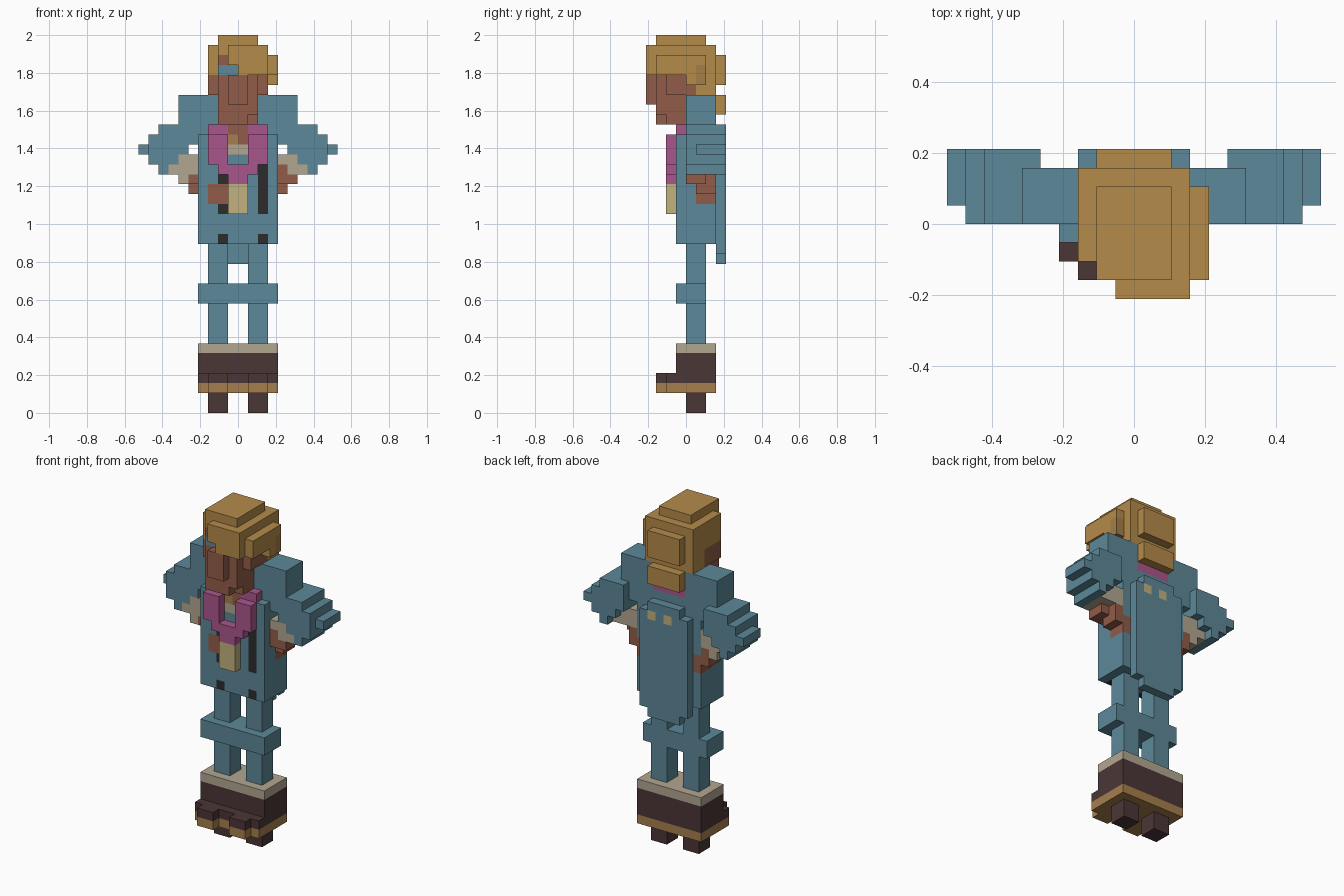
import bpy, bmesh
from mathutils import Vector

if "Cube" in bpy.data.objects:
    bpy.data.objects.remove(bpy.data.objects["Cube"], do_unlink=True)

U = 1 / 19  # size of one block


def material(name, hex_code):
    def lin(c):
        return c / 12.92 if c <= 0.04045 else ((c + 0.055) / 1.055) ** 2.4
    rgb = [lin(int(hex_code[i:i + 2], 16) / 255) for i in (0, 2, 4)]
    m = bpy.data.materials.new(name)
    m.use_nodes = True
    m.diffuse_color = (*rgb, 1)
    bsdf = next(n for n in m.node_tree.nodes if n.type == 'BSDF_PRINCIPLED')
    bsdf.inputs["Base Color"].default_value = (*rgb, 1)
    return m


BLUE = material("coat_blue", "5C8898")
HAIR = material("hair_tan", "B58B4A")
SHADE = material("hair_shade", "A47E48")
SKIN = material("skin_brown", "925C49")
DARK = material("boot_brown", "4B3636")
BEIGE = material("cuff_beige", "B2A690")
SOLE = material("sole_tan", "A67E4D")
PINK = material("scarf_magenta", "AA568C")
YELLOW = material("tie_yellow", "C2B27E")
BLACK = material("lapel_black", "2C2C2C")

taken = set()   # every filled block
parts = []      # (name, material, own blocks)


def part(name, mat, boxes, mirror=False):
    """Fill boxes (x0, x1, y0, y1, z0, z1) in block units; earlier parts keep their blocks."""
    if mirror:
        boxes = boxes + [(-b[1], -b[0], *b[2:]) for b in boxes]
    cells = {(x, y, z) for x0, x1, y0, y1, z0, z1 in boxes
             for x in range(x0, x1) for y in range(y0, y1) for z in range(z0, z1)}
    cells -= taken
    taken.update(cells)
    parts.append((name, mat, cells))


# Boots
part("feet", DARK, [(1, 3, 0, 2, 0, 2)], True)
part("boot_soles", SOLE, [(0, 4, -2, 3, 2, 3), (1, 3, -3, -2, 2, 3)], True)
part("boots", DARK, [(0, 4, -1, 3, 3, 6), (0, 4, -2, -1, 3, 4), (1, 3, -3, -2, 3, 4)], True)
part("boot_trim", BEIGE, [(-4, 4, -1, 3, 6, 7)])

# Legs and knee band
part("legs", BLUE, [(1, 3, 0, 2, 7, 17)], True)
part("knee_band", BLUE, [(-4, 4, -1, 2, 11, 13)])

# Details set into the coat
part("pocket_hands", SKIN, [(3, 4, 1, 3, 21, 23)], True)
part("front_hand", SKIN, [(-3, -1, -1, 0, 21, 23)])
part("lapels", BLACK, [(-2, -1, -1, 0, 20, 24), (2, 3, -1, 0, 20, 25)])
part("coat_hem_marks", BLACK, [(-2, -1, -1, 0, 17, 18), (2, 3, -1, 0, 17, 18)])
part("shirt", BEIGE, [(-1, 1, -1, 0, 26, 27)])
part("collar_stud", SOLE, [(-1, 0, -1, 0, 27, 28)])
part("neck", SKIN, [(0, 1, -1, 0, 27, 28), (-1, 1, -1, 0, 28, 29)])
part("tail_buttons", YELLOW, [(1, 2, 3, 4, 26, 27), (-1, 0, 3, 4, 26, 27)])

# Scarf and tie
part("scarf", PINK, [(1, 3, -2, -1, 25, 28), (1, 3, -1, 0, 28, 29),
                     (0, 2, -2, -1, 24, 25), (0, 1, -2, -1, 23, 24)], True)
part("scarf_back", PINK, [(-2, 2, 2, 3, 29, 30)])
part("tie", YELLOW, [(-1, 1, -2, -1, 20, 23)])

# Coat, shoulders and tail
part("coat", BLUE, [(-4, 4, -1, 3, 17, 28)])
part("shoulders", BLUE, [(-6, 6, 0, 3, 28, 32)])
part("coat_tail", BLUE, [(-3, 3, 3, 4, 16, 27), (-2, 2, 3, 4, 15, 28)])

# Arms, bent with the hands at the waist
part("hands", SKIN, [(4, 5, 0, 3, 23, 24), (4, 5, 1, 3, 22, 23)], True)
part("left_finger", SKIN, [(5, 6, 0, 2, 23, 24), (4, 5, 0, 1, 24, 25)])
part("cuffs", BEIGE, [(4, 6, 0, 3, 25, 26), (4, 7, 0, 3, 24, 25)], True)
part("right_cuff_edge", BEIGE, [(-6, -5, 0, 3, 23, 24)])
part("sleeves", BLUE, [(4, 5, 0, 3, 27, 29), (5, 8, 0, 4, 28, 29), (5, 9, 0, 4, 26, 28),
                       (9, 10, 1, 4, 26, 27), (6, 9, 0, 4, 25, 26), (7, 8, 0, 4, 24, 25)], True)

# Head
part("eye", BLUE, [(-2, 0, -3, -2, 34, 35)])
part("brow", SKIN, [(-2, -1, -3, -2, 35, 36)])
part("nose", SKIN, [(-1, 1, -4, -3, 31, 34)])
part("chin", SKIN, [(-2, 1, -3, 0, 29, 30), (1, 2, -2, 0, 29, 30)])
part("face", SKIN, [(-2, 2, -3, 1, 30, 34), (-3, 3, -2, 1, 32, 34)])

# Hair, swept to one side
part("hair_patch", SHADE, [(3, 4, 1, 2, 33, 35)])
part("hair_crown", HAIR, [(-2, 2, -3, 2, 37, 38), (-3, 3, -2, 3, 34, 37)])
part("hair_fringe", HAIR, [(-2, -1, -3, -2, 36, 37), (-1, 3, -3, -2, 34, 37),
                           (0, 3, -4, -3, 34, 37), (-1, 0, -4, -3, 35, 37)])
part("hair_side", HAIR, [(3, 4, -3, 2, 34, 36), (3, 4, 0, 2, 33, 34)])
part("hair_back", HAIR, [(-2, 2, 3, 4, 33, 36), (-2, 2, 3, 4, 30, 32), (-3, 3, 1, 3, 32, 34)])

# Outer faces of each part, merged into large flat faces
for name, mat, cells in parts:
    bm = bmesh.new()
    for cell in sorted(cells):
        centre = Vector(cell) + Vector((0.5, 0.5, 0.5))
        for axis in range(3):
            for sign in (-1, 1):
                n = Vector((0, 0, 0))
                n[axis] = sign
                if tuple(int(a + b) for a, b in zip(cell, n)) in taken:
                    continue
                a = Vector((0, 0, 0))
                a[(axis + 1) % 3] = 0.5
                b = n.cross(a)
                mid = centre + n * 0.5
                bm.faces.new([bm.verts.new((mid + d) * U) for d in (-a - b, a - b, a + b, b - a)])
    bmesh.ops.remove_doubles(bm, verts=bm.verts, dist=U * 0.01)
    bmesh.ops.dissolve_limit(bm, angle_limit=0.01, verts=bm.verts, edges=bm.edges)
    mesh = bpy.data.meshes.new(name)
    bm.to_mesh(mesh)
    bm.free()
    mesh.materials.append(mat)
    bpy.context.collection.objects.link(bpy.data.objects.new(name, mesh))
